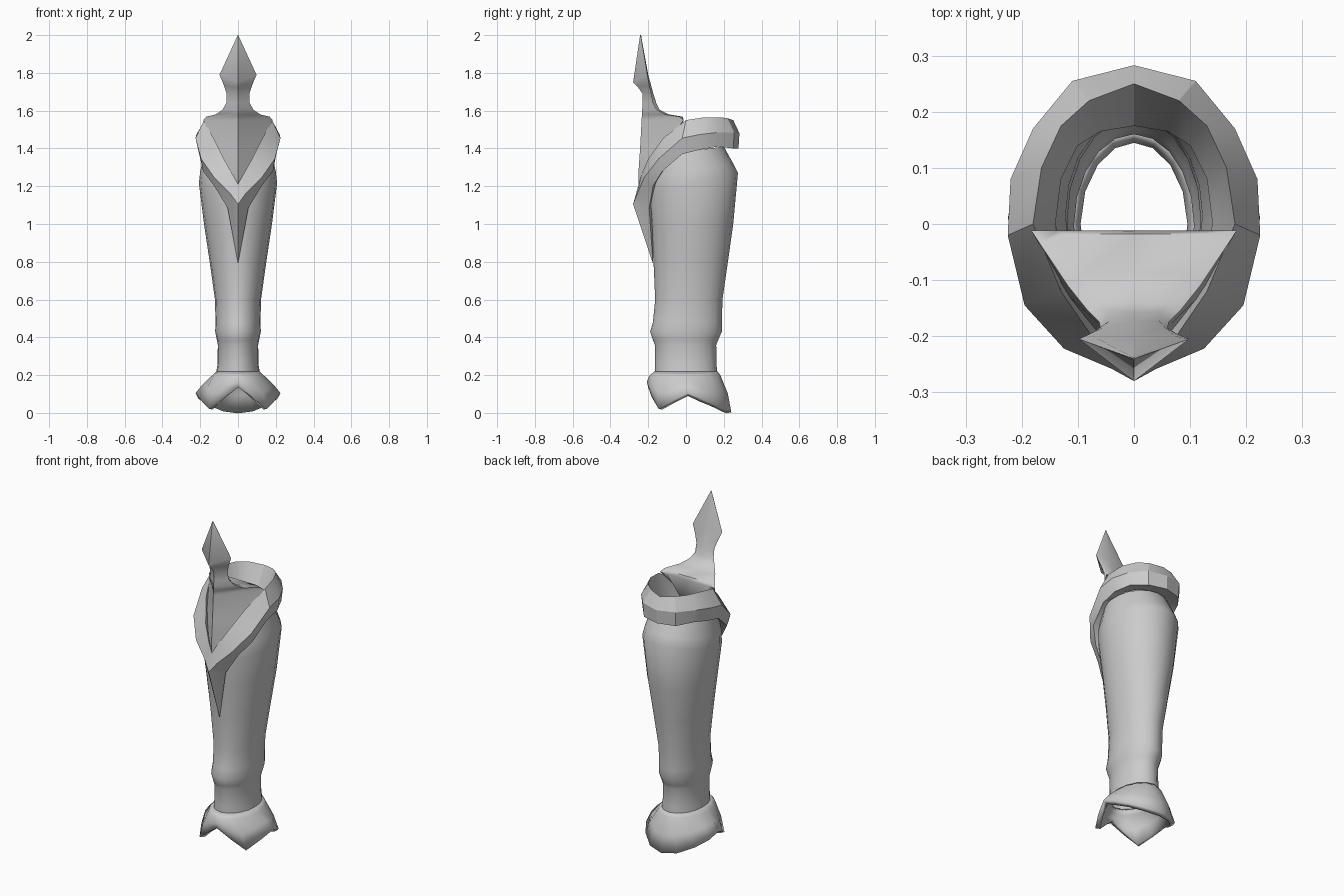
import bpy, bmesh, math


def loft(name, rings, loop=False, cap=False, angle=35, thick=0.0):
    """Skin a list of closed rings; loop joins last ring to first."""
    bm = bmesh.new()
    vs = [[bm.verts.new(p) for p in r] for r in rings]
    n, m = len(vs), len(vs[0])
    for i in range(n if loop else n - 1):
        a, b = vs[i], vs[(i + 1) % n]
        for j in range(m):
            k = (j + 1) % m
            bm.faces.new((a[j], a[k], b[k], b[j]))
    if cap:
        bm.faces.new(vs[0])
        bm.faces.new(vs[-1])
    bmesh.ops.remove_doubles(bm, verts=bm.verts, dist=1e-5)
    bmesh.ops.recalc_face_normals(bm, faces=bm.faces)
    me = bpy.data.meshes.new(name)
    bm.to_mesh(me)
    bm.free()
    ob = bpy.data.objects.new(name, me)
    bpy.context.collection.objects.link(ob)
    if thick:
        s = ob.modifiers.new("thickness", 'SOLIDIFY')
        s.thickness, s.offset = thick, -1
    bpy.ops.object.select_all(action='DESELECT')
    ob.select_set(True)
    bpy.context.view_layer.objects.active = ob
    bpy.ops.object.shade_smooth_by_angle(angle=math.radians(angle))
    return ob


def mirror_half(pts):
    """Half ring from front centre to back centre -> full ring."""
    return pts + [(-x, y, z) for x, y, z in pts[-2:0:-1]]


def oval(zf, zb, w, yf, yb, n=20):
    """Oval ring; zf / zb are front and back heights."""
    ring = []
    for i in range(n):
        a = 2 * math.pi * i / n
        c = (1 - math.cos(a)) / 2
        ring.append((w * math.sin(a), yf + (yb - yf) * c, zf + (zb - zf) * c))
    return ring


# Shin tube
loft("shin_guard", [oval(*r) for r in [
    (.20, .20, .118, -.165, .165), (.26, .26, .108, -.165, .162),
    (.36, .36, .107, -.165, .16), (.385, .385, .112, -.175, .17),
    (.43, .43, .121, -.19, .19), (.48, .48, .119, -.175, .19),
    (.60, .60, .122, -.163, .193), (.80, .80, .150, -.172, .222),
    (1.0, 1.0, .180, -.185, .25), (1.16, 1.27, .207, -.20, .275),
    (1.24, 1.32, .20, -.20, .25), (1.36, 1.41, .175, -.17, .20)]])

# Ankle flare with a pointed scalloped hem
hem = mirror_half([
    (0, -.20, .135), (.08, -.18, .08), (.155, -.145, .022), (.195, -.07, .065),
    (.225, .01, .105), (.21, .08, .075), (.165, .15, .045), (.09, .215, .014),
    (0, .24, .003)])
top = oval(.22, .22, .115, -.167, .167, 16)
lip = oval(.195, .20, .138, -.195, .182, 16)
mid = [tuple((a + b) / 2 * s for a, b, s in zip(p, q, (1.03, 1.05, 1)))
       for p, q in zip(lip, hem)]
loft("ankle_flare", [top, lip, mid, hem], thick=.028)

# Knee collar: stations of (top edge, outer ridge, lower edge, inner edge)
half = [
    [(0, -.25, 1.21), (0, -.28, 1.105), (0, -.175, .79), (0, -.17, 1.10)],
    [(.03, -.235, 1.265), (.04, -.258, 1.16), (.055, -.195, 1.085), (.03, -.16, 1.16)],
    [(.075, -.20, 1.345), (.125, -.222, 1.245), (.125, -.175, 1.20), (.07, -.13, 1.24)],
    [(.13, -.12, 1.455), (.195, -.145, 1.345), (.185, -.125, 1.28), (.12, -.08, 1.34)],
    [(.18, 0, 1.55), (.225, -.02, 1.455), (.203, -.02, 1.37), (.14, 0, 1.41)],
    [(.165, .10, 1.565), (.22, .08, 1.475), (.205, .08, 1.395), (.13, .08, 1.42)],
    [(.13, .175, 1.565), (.18, .17, 1.485), (.17, .17, 1.41), (.10, .14, 1.42)],
    [(.08, .22, 1.56), (.11, .255, 1.485), (.105, .25, 1.40), (.06, .165, 1.42)],
    [(0, .25, 1.55), (0, .283, 1.48), (0, .278, 1.40), (0, .175, 1.42)]]
stations = half + [[(-x, y, z) for x, y, z in s] for s in half[-2:0:-1]]
loft("knee_collar", stations, loop=True, angle=28)

# Knee plate rising into a spike: (ridge z, side z, width, ridge y, side y, back y)
plate = [
    (1.19, 1.20, .010, -.250, -.240, -.180), (1.27, 1.28, .055, -.252, -.205, -.140),
    (1.40, 1.40, .115, -.243, -.130, -.070), (1.55, 1.55, .183, -.235, -.012, -.012),
    (1.57, 1.568, .168, -.234, -.035, -.018), (1.585, 1.58, .118, -.233, -.11, -.09),
    (1.605, 1.605, .082, -.232, -.155, -.140), (1.64, 1.64, .062, -.230, -.175, -.157),
    (1.69, 1.69, .060, -.230, -.185, -.173), (1.725, 1.735, .075, -.255, -.195, -.185),
    (1.75, 1.79, .098, -.280, -.205, -.200), (2.0, 2.0, .001, -.243, -.240, -.238)]
rings = []
for zr, zs, w, yr, ys, yb in plate:
    rings.append(mirror_half([(0, yr, zr), (w, ys, zs), (w * .75, yb, zs), (0, yb, zs)]))
loft("knee_plate", rings, cap=True, angle=40)
